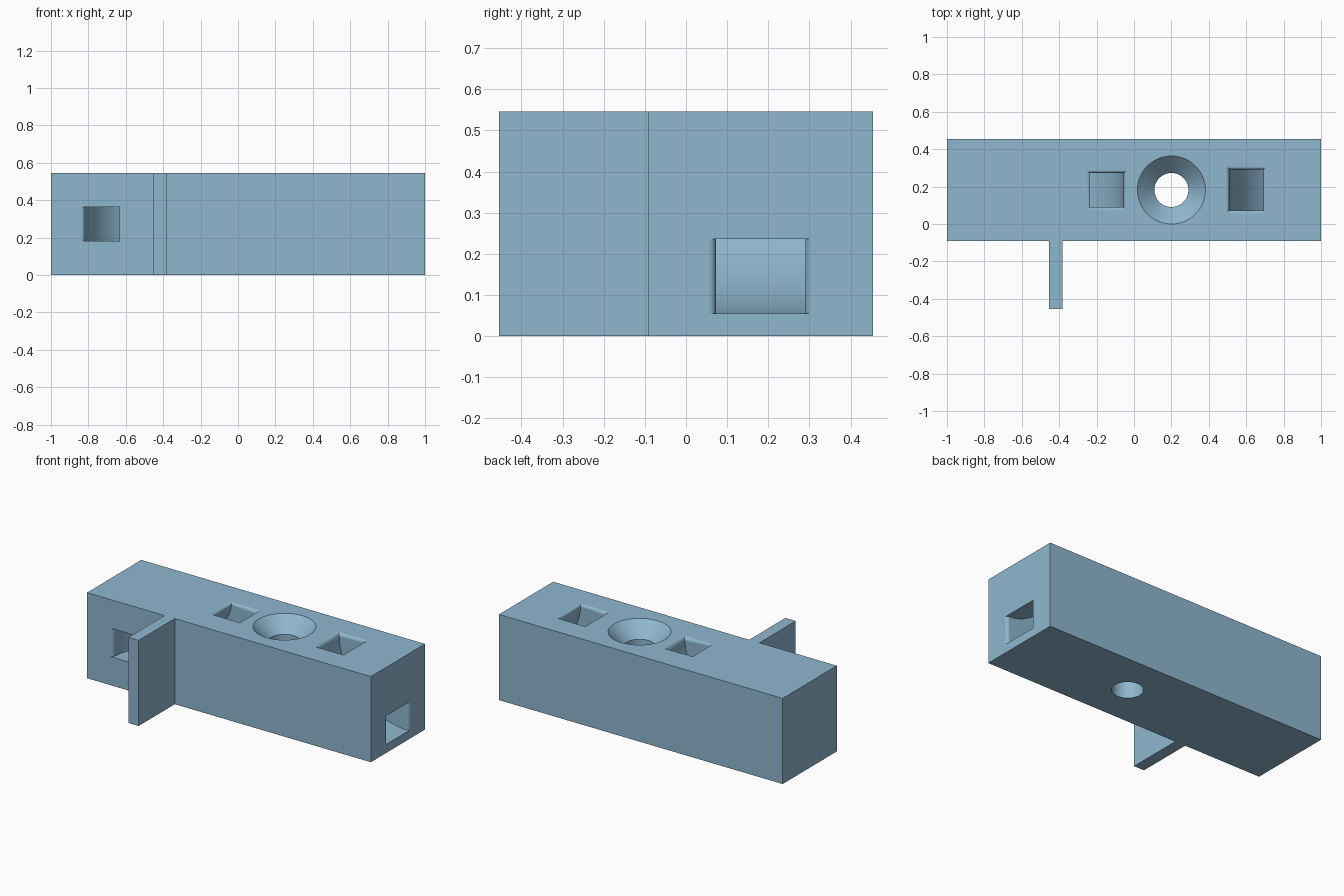
import bpy, bmesh, math
from mathutils import Vector

if "Cube" in bpy.data.objects:
    bpy.data.objects.remove(bpy.data.objects["Cube"])

U = 2 / 110          # design unit: the block is 110 x 30 x 30 units
CY = 10              # centre line of the block in y
X, Y, Z = Vector((1, 0, 0)), Vector((0, 1, 0)), Vector((0, 0, 1))

blue = bpy.data.materials.new("light_blue")
blue.diffuse_color = (0.275, 0.474, 0.624, 1)
blue.use_nodes = True
blue.node_tree.nodes["Principled BSDF"].inputs["Base Color"].default_value = blue.diffuse_color


def make_object(name, rings):
    """Closed solid skinned over a list of equal-length vertex rings."""
    bm = bmesh.new()
    vs = [[bm.verts.new(Vector(p) * U) for p in ring] for ring in rings]
    n = len(vs[0])
    for a, b in zip(vs, vs[1:]):
        for i in range(n):
            j = (i + 1) % n
            bm.faces.new((a[i], a[j], b[j], b[i]))
    bm.faces.new(vs[0])
    bm.faces.new(vs[-1])
    bmesh.ops.recalc_face_normals(bm, faces=bm.faces)
    mesh = bpy.data.meshes.new(name)
    bm.to_mesh(mesh)
    bm.free()
    mesh.materials.append(blue)
    ob = bpy.data.objects.new(name, mesh)
    bpy.context.collection.objects.link(ob)
    return ob


def section(c, a, b, ha, hb):
    return [c + a * ha * s + b * hb * t for s, t in ((1, 1), (-1, 1), (-1, -1), (1, -1))]


def flare(d):
    """Rounded one-unit mouth: widening at depth d below the surface."""
    return 1 - math.sqrt(max(0, 1 - (1 - d) ** 2)) if d < 1 else 0


def arc_angles(radius, start_mouth, end_mouth, steps=24):
    """Quarter-turn angles, with extra ones inside the flared mouths."""
    q = math.pi / 2
    fine = [d / radius for d in (0, 0.05, 0.15, 0.3, 0.55, 1)]
    ang = [q * i / steps for i in range(2, steps - 1)]
    return ((fine if start_mouth else [0]) + ang
            + ([q - f for f in reversed(fine)] if end_mouth else [q]))


# Block with the thin front fin, as one extruded outline
outline = [(-55, -5), (-25, -5), (-25, -25), (-21, -25), (-21, -5),
           (55, -5), (55, 25), (-55, 25)]
block = make_object("mounting_block", [[(x, y, z) for x, y in outline] for z in (0, 30)])

# Countersunk screw hole
hole = make_object("screw_hole_cutter", [
    [(11 + r * math.cos(2 * math.pi * i / 64), CY + r * math.sin(2 * math.pi * i / 64), z)
     for i in range(64)]
    for r, z in ((5, -2), (5, 25), (10, 30), (10, 32))])

# Right channel: quarter bend from the top to the right end
rings = []
R = 22
for t in arc_angles(R, True, True):
    n = -X * math.cos(t) - Z * math.sin(t)
    top, end = flare(t * R), flare((math.pi / 2 - t) * R)
    rings.append(section(Vector((55, CY, 30)) + n * R, n, Y, 5 + top, 6 + top + end))
rings.insert(0, [p + Z * 2 for p in rings[0]])
rings.append([p + X * 2 for p in rings[-1]])
right_channel = make_object("right_channel_cutter", rings)

# Left channel: in from the front, bend sideways, then bend up to the top
rings = []
R = 15
for t in arc_angles(R, True, False):
    n = -X * math.cos(t) + Y * math.sin(t)
    rings.append(section(Vector((-25, -5, 15)) + n * R, n, Z, 5 + flare(t * R), 5))
for t in arc_angles(R, False, True):
    n = X * math.sin(t) - Z * math.cos(t)
    f = flare((math.pi / 2 - t) * R)
    rings.append(section(Vector((-23, CY, 30)) + n * R, Y, -n, 5 + f, 5 + f))
rings.insert(0, [p - Y * 2 for p in rings[0]])
rings.append([p + Z * 2 for p in rings[-1]])
left_channel = make_object("left_channel_cutter", rings)

# Cut the hole and channels out of the block
bpy.context.view_layer.objects.active = block
block.select_set(True)
for cutter in (hole, right_channel, left_channel):
    mod = block.modifiers.new("cut", 'BOOLEAN')
    mod.operation = 'DIFFERENCE'
    mod.solver = 'EXACT'
    mod.object = cutter
    bpy.ops.object.modifier_apply(modifier=mod.name)
    bpy.data.objects.remove(cutter)

# Smooth curved walls, flat outer faces
bpy.ops.object.shade_smooth_by_angle(angle=math.radians(30))
for p in block.data.polygons:
    if max(abs(c) for c in p.normal) > 0.9999:
        p.use_smooth = False
